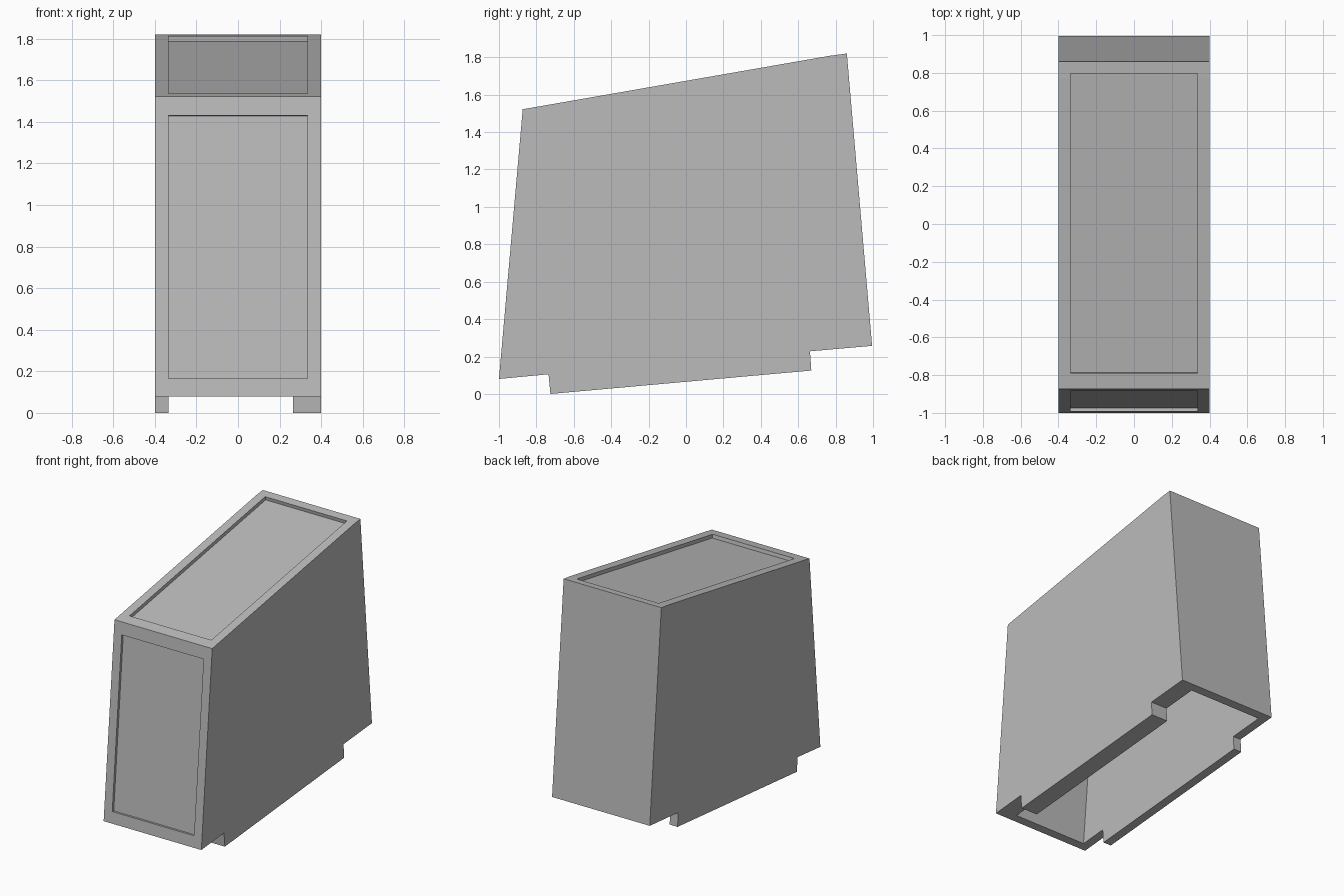
import bpy
import bmesh
from mathutils import Vector

cube = bpy.data.objects.get("Cube")
if cube:
    bpy.data.objects.remove(cube, do_unlink=True)

# One plain grey
grey = bpy.data.materials.new("plain_grey")
grey.use_nodes = True
colour = (0.5, 0.5, 0.5, 1)
grey.diffuse_color = colour
grey.node_tree.nodes["Principled BSDF"].inputs["Base Color"].default_value = colour


def prism(name, profile, x0, x1):
    """Extrude a side profile of (y, z) points from x0 to x1."""
    bm = bmesh.new()
    face = bm.faces.new([bm.verts.new((x0, y, z)) for y, z in profile])
    out = bmesh.ops.extrude_face_region(bm, geom=[face])
    verts = [v for v in out["geom"] if isinstance(v, bmesh.types.BMVert)]
    bmesh.ops.translate(bm, verts=verts, vec=(x1 - x0, 0, 0))
    bmesh.ops.recalc_face_normals(bm, faces=bm.faces)
    mesh = bpy.data.meshes.new(name)
    bm.to_mesh(mesh)
    bm.free()
    mesh.materials.append(grey)
    obj = bpy.data.objects.new(name, mesh)
    bpy.context.collection.objects.link(obj)
    return obj


def cut(target, cutter):
    """Subtract the cutter from the target, then discard the cutter."""
    cutter.hide_render = True
    mod = target.modifiers.new(cutter.name, "BOOLEAN")
    mod.operation = "DIFFERENCE"
    mod.solver = "EXACT"
    mod.object = cutter
    bpy.context.view_layer.objects.active = target
    bpy.ops.object.modifier_apply(modifier=mod.name)
    bpy.data.objects.remove(cutter, do_unlink=True)


def recess(name, start, end, depth):
    """Cutter sunk by depth into the sloping face running from start to end."""
    a, b = Vector(start), Vector(end)
    along = (b - a).normalized()
    inward = Vector((along.y, -along.x))
    corners = [a + inward * depth, b + inward * depth,
               b - inward * 0.1, a - inward * 0.1]
    return prism(name, corners, -0.335, 0.335)


# Tapered housing with a stepped foot along the bottom of each side
housing = prism("housing", [
    (-1.0, 0.08), (-0.735, 0.105), (-0.725, 0.0), (0.67, 0.125),
    (0.663, 0.228), (0.995, 0.257), (0.86, 1.82), (0.77, 1.808),
    (-0.873, 1.522)], -0.4, 0.4)

# Hollow interior, open below, with a thicker left wall
cut(housing, prism("cavity", [
    (-0.965, -0.2), (0.97, -0.2), (0.805, 1.74), (-0.815, 1.455)],
    -0.335, 0.265))

# Shallow recessed panels in the front and the top
cut(housing, recess("front_recess", (-0.992, 0.165), (-0.881, 1.43), 0.018))
cut(housing, recess("top_recess", (-0.79, 1.536), (0.797, 1.812), 0.026))
